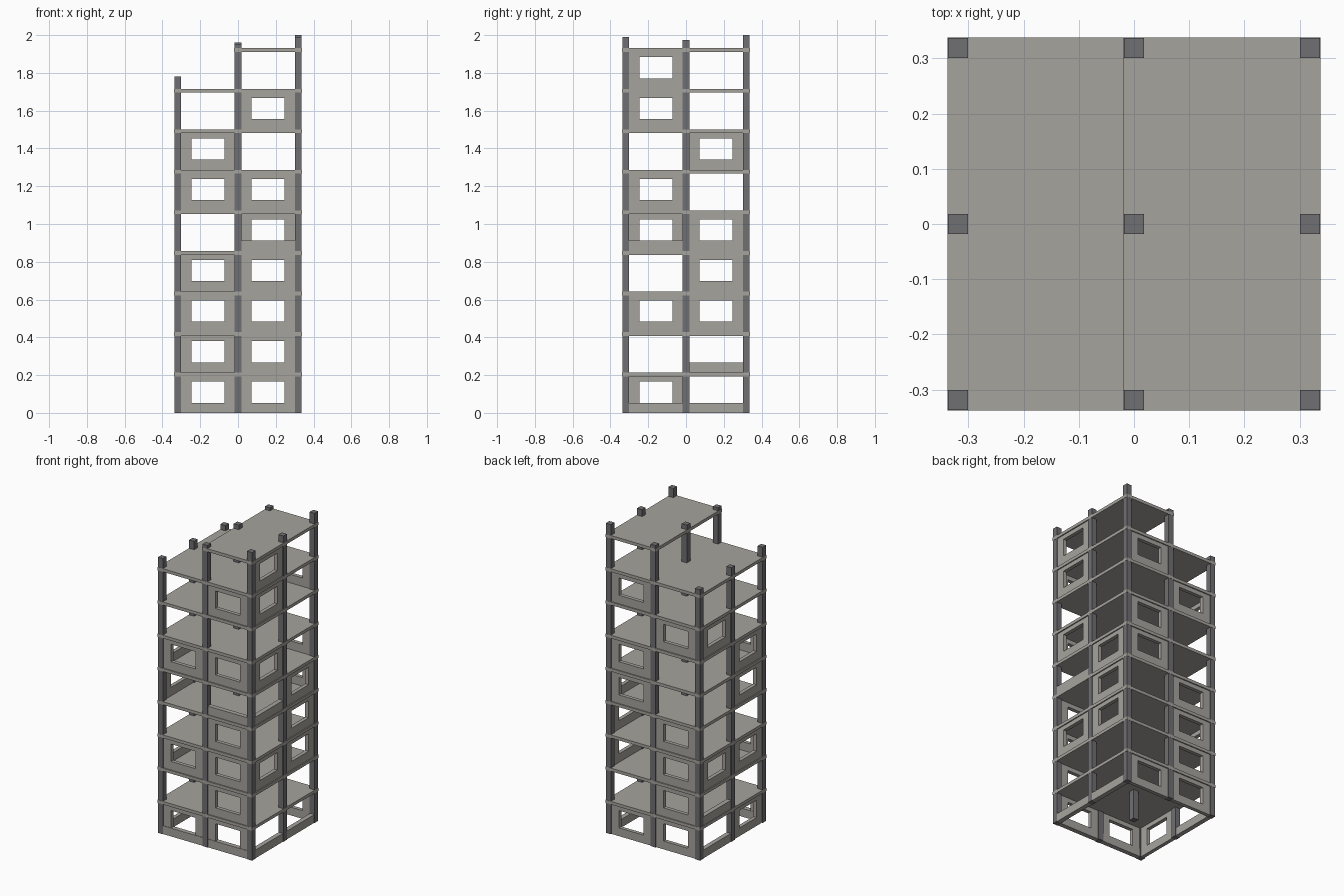
import bpy
from mathutils import Matrix

cube = bpy.data.objects.get("Cube")
if cube:
    bpy.data.objects.remove(cube, do_unlink=True)


def material(name, rgb):
    mat = bpy.data.materials.new(name)
    mat.use_nodes = True
    color = (*rgb, 1.0)
    mat.diffuse_color = color
    mat.node_tree.nodes["Principled BSDF"].inputs["Base Color"].default_value = color
    return mat


concrete = material("light concrete", (0.38, 0.37, 0.34))
dark_concrete = material("dark concrete", (0.16, 0.16, 0.17))

GRID = 0.319        # column spacing
COL = 0.036         # column width
EDGE = 0.338        # slab outer edge
FIRST, STOREY, SLAB = 0.203, 0.2147, 0.02
SILL, HEAD = 0.055, 0.167
THICK = 0.024


def new_object(name, verts, faces, mat):
    mesh = bpy.data.meshes.new(name)
    mesh.from_pydata(verts, [], faces)
    mesh.materials.append(mat)
    obj = bpy.data.objects.new(name, mesh)
    bpy.context.collection.objects.link(obj)
    return obj


def box(name, lo, hi, mat):
    verts = [(x, y, z) for z in (lo[2], hi[2]) for y in (lo[1], hi[1]) for x in (lo[0], hi[0])]
    faces = [(0, 2, 3, 1), (4, 5, 7, 6), (0, 1, 5, 4), (2, 6, 7, 3), (0, 4, 6, 2), (1, 3, 7, 5)]
    return new_object(name, verts, faces, mat)


def rect(x, z0, z1, y):
    return [(-x, y, z0), (x, y, z0), (x, y, z1), (-x, y, z1)]


def window_panel(name, z0, z1, sill, head):
    # Rectangular ring: outer and inner loops on both faces
    half, hole, t = (GRID - COL) / 2, 0.088, THICK / 2
    verts = (rect(half, z0, z1, -t) + rect(hole, sill, head, -t)
             + rect(half, z0, z1, t) + rect(hole, sill, head, t))
    faces = []
    for i in range(4):
        j = (i + 1) % 4
        faces += [(i, j, 4 + j, 4 + i), (8 + j, 8 + i, 12 + i, 12 + j),
                  (j, i, 8 + i, 8 + j), (4 + i, 4 + j, 12 + j, 12 + i)]
    return new_object(name, verts, faces, concrete)


def low_wall(name, z0, sill):
    # Slightly thicker than a panel, so it can stand against one
    half, t = (GRID - COL) / 2, THICK / 2 + 0.003
    return box(name, (-half, -t, z0), (half, t, sill), concrete)


# Columns: heights by row from left to right, front to back
heights = {-1: (1.78, 1.77, 1.75), 0: (1.95, 1.96, 1.95), 1: (1.99, 1.975, 2.0)}
for i, row in heights.items():
    for j, top in zip((-1, 0, 1), row):
        x, y, h = i * GRID, j * GRID, COL / 2
        box("column", (x - h, y - h, 0), (x + h, y + h, top), dark_concrete)

# Floor slabs, the highest covering only one half
for n in range(9):
    z = FIRST + n * STOREY
    left = -0.02 if n == 8 else -EDGE
    box("floor_slab", (left, -EDGE, z - SLAB / 2), (EDGE, EDGE, z + SLAB / 2), concrete)

# Facade bays: wall, side of the bay, storeys with windows, storeys with low walls
bays = [
    ("front", -1, (1, 3, 6), (1,)),
    ("front", 1, (1, 2, 3, 4, 6, 8), (1, 5)),
    ("back", -1, (1, 2, 3, 4, 7), ()),
    ("back", 1, (1, 5, 6, 8), ()),
    ("left", -1, (3, 6, 8, 9), (1, 5)),
    ("left", 1, (3, 4, 5), (1,)),
    ("right", -1, (1, 3, 5, 6), ()),
    ("right", 1, (3, 7), (1, 2)),
]
for wall, side, windows, lows in bays:
    along = side * GRID / 2
    out = GRID if wall in ("back", "left") else -GRID
    if wall in ("front", "back"):
        place = Matrix.Translation((along, out, 0))
    else:
        place = Matrix.Translation((out, along, 0)) @ Matrix.Rotation(1.5707963, 4, "Z")
    for n in range(1, 10):
        top = FIRST + (n - 1) * STOREY - SLAB / 2
        floor = max(0.0, top + SLAB - STOREY)
        base = top + SLAB - STOREY
        if n in windows:
            window_panel(wall + "_window_panel", floor, top,
                         base + SILL, base + HEAD).matrix_world = place
        if n in lows:
            low_wall(wall + "_low_wall", floor, base + SILL).matrix_world = place
